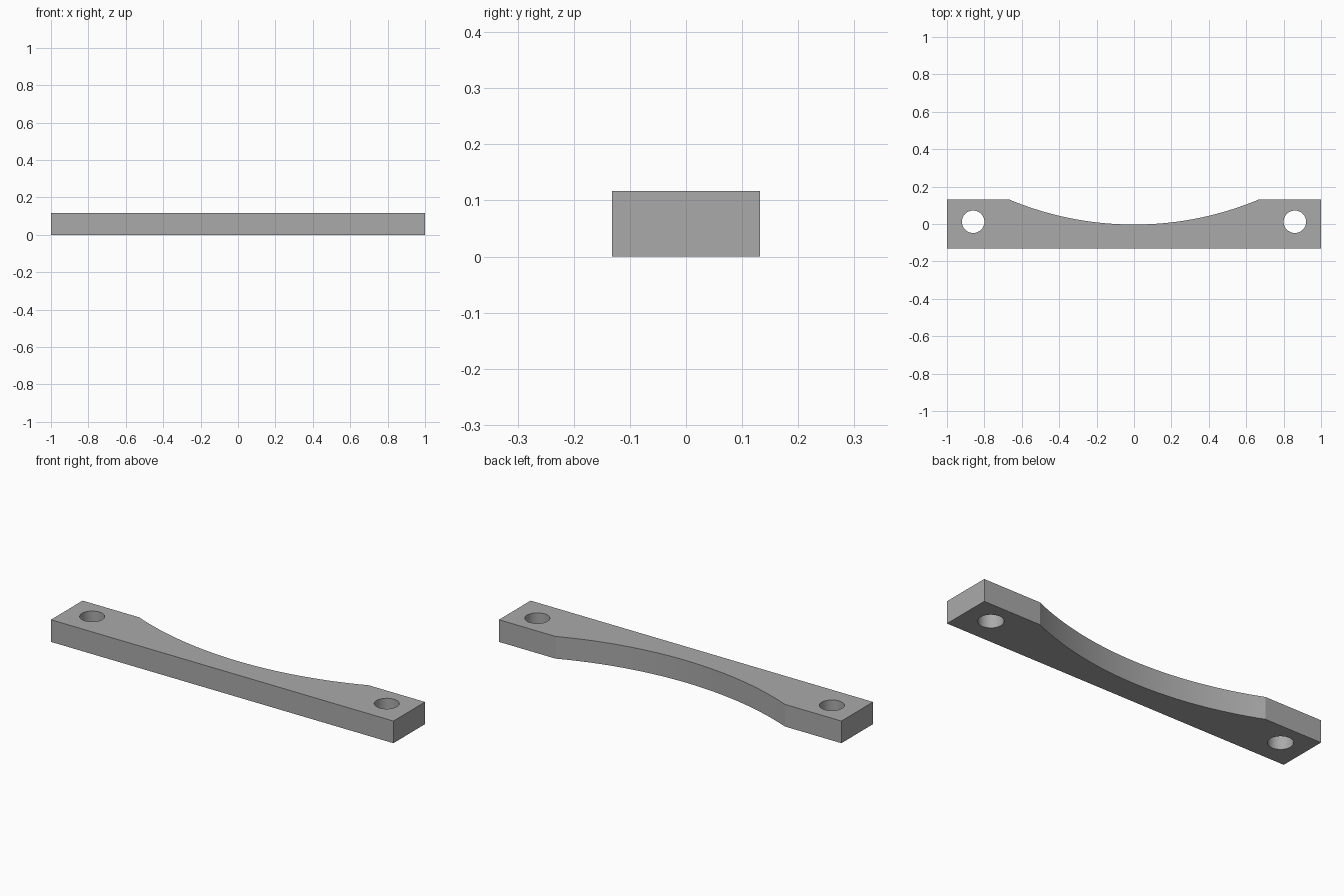
import bpy, bmesh, math

if "Cube" in bpy.data.objects:
    bpy.data.objects.remove(bpy.data.objects["Cube"], do_unlink=True)

HALF_L, HALF_W, THICK = 1.0, 0.132, 0.117
ARC_X, ARC_LOW, ARC_STEPS = 0.67, -0.003, 32
HOLE_X, HOLE_Y, HOLE_R = 0.86, 0.012, 0.06

# Plain grey material
grey = bpy.data.materials.new("plain_grey")
grey.use_nodes = True
colour = (0.40, 0.40, 0.40, 1)
grey.diffuse_color = colour
grey.node_tree.nodes["Principled BSDF"].inputs["Base Color"].default_value = colour


def prism(name, outline, z0, z1):
    """Extrude a counter-clockwise outline from z0 to z1."""
    bm = bmesh.new()
    face = bm.faces.new([bm.verts.new((x, y, z0)) for x, y in outline])
    top = bmesh.ops.extrude_face_region(bm, geom=[face])["geom"]
    bmesh.ops.translate(bm, vec=(0, 0, z1 - z0),
                        verts=[v for v in top if isinstance(v, bmesh.types.BMVert)])
    bmesh.ops.recalc_face_normals(bm, faces=bm.faces)
    mesh = bpy.data.meshes.new(name)
    bm.to_mesh(mesh)
    bm.free()
    mesh.materials.append(grey)
    obj = bpy.data.objects.new(name, mesh)
    bpy.context.collection.objects.link(obj)
    return obj


# Handle bar: straight front, shallow circular scoop in the back
sag = HALF_W - ARC_LOW
radius = (ARC_X ** 2 + sag ** 2) / (2 * sag)
sweep = math.asin(ARC_X / radius)
angles = [sweep * (1 - 2 * i / ARC_STEPS) for i in range(ARC_STEPS + 1)]
scoop = [(radius * math.sin(a), ARC_LOW + radius * (1 - math.cos(a))) for a in angles]
outline = [(-HALF_L, -HALF_W), (HALF_L, -HALF_W), (HALF_L, HALF_W),
           *scoop, (-HALF_L, HALF_W)]
bar = prism("curved_bar", outline, 0, THICK)

# Screw hole through each end
for side, label in ((-1, "right"), (1, "left")):
    turns = [math.tau * i / 48 for i in range(48)]
    circle = [(side * HOLE_X + HOLE_R * math.cos(t), HOLE_Y + HOLE_R * math.sin(t))
              for t in turns]
    cutter = prism(label + "_hole_cutter", circle, -THICK, 2 * THICK)
    cutter.hide_render = True
    cutter.hide_set(True)
    cut = bar.modifiers.new(label + "_hole", 'BOOLEAN')
    cut.operation = 'DIFFERENCE'
    cut.solver = 'EXACT'
    cut.object = cutter

# Apply the holes, then smooth the scoop and hole walls
bpy.ops.object.select_all(action='DESELECT')
bar.select_set(True)
bpy.context.view_layer.objects.active = bar
for mod in list(bar.modifiers):
    bpy.ops.object.modifier_apply(modifier=mod.name)
for label in ("right", "left"):
    bpy.data.objects.remove(bpy.data.objects[label + "_hole_cutter"], do_unlink=True)
bpy.ops.object.shade_smooth_by_angle(angle=math.radians(20))
